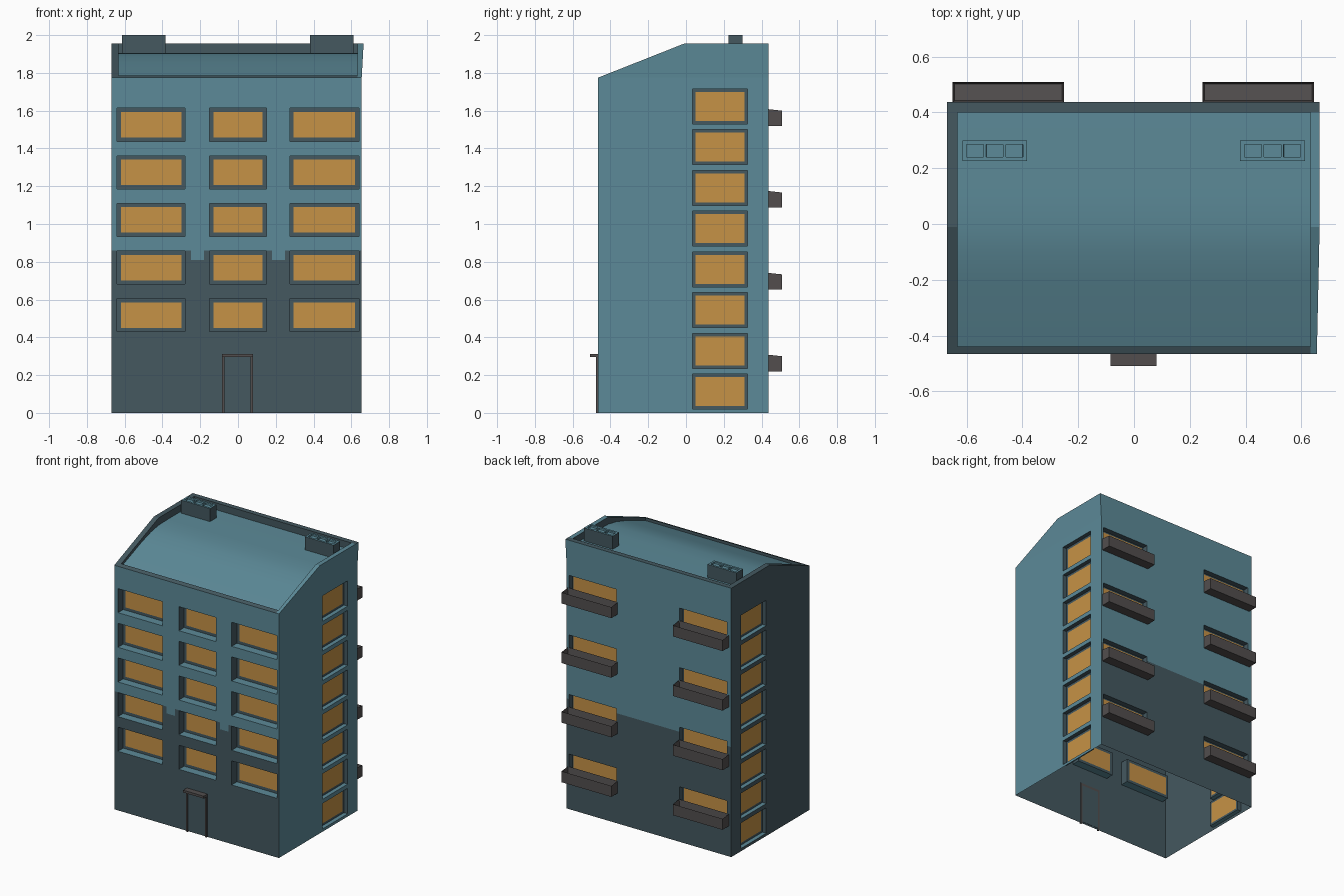
import bpy, bmesh
from mathutils import Vector

if "Cube" in bpy.data.objects:
    bpy.data.objects.remove(bpy.data.objects["Cube"])


def material(name, rgb):
    m = bpy.data.materials.new(name)
    m.diffuse_color = (*rgb, 1)
    m.use_nodes = True
    m.node_tree.nodes["Principled BSDF"].inputs["Base Color"].default_value = m.diffuse_color
    return m


MATS = [material("teal plaster", (0.107, 0.254, 0.314)),
        material("dark slate", (0.058, 0.098, 0.117)),
        material("amber glass", (0.565, 0.287, 0.061)),
        material("dark grey", (0.084, 0.076, 0.076))]
TEAL, SLATE, AMBER, GREY = range(4)

XL, XR, YF, YB = -0.67, 0.655, -0.465, 0.437   # outer walls
EAVE, TOP, KNEE = 1.775, 1.955, -0.01           # roof heights and bend


def finish(bm, name, smooth=False):
    bmesh.ops.remove_doubles(bm, verts=bm.verts, dist=0.0002)
    me = bpy.data.meshes.new(name)
    bm.to_mesh(me)
    bm.free()
    for m in MATS:
        me.materials.append(m)
    for p in me.polygons:
        p.use_smooth = smooth
    ob = bpy.data.objects.new(name, me)
    bpy.context.collection.objects.link(ob)
    return ob


def face(bm, pts, mat):
    f = bm.faces.new([bm.verts.new(p) for p in pts])
    f.material_index = mat


def right_x(z):
    # right wall leans out a little above the eave
    return XR + 0.01 * max(0, (z - EAVE) / (TOP - EAVE))


def corners(u0, u1, z0, z1):
    return [(u0, z0), (u1, z0), (u1, z1), (u0, z1)]


def wall(name, us, zs, wins, place, depth, ring, paint, gable=None):
    """Single-skin wall: grid cells with openings, reveals, frames and panes."""
    bm = bmesh.new()
    us = sorted(set(us) | {u for w in wins for u in w[:2]})
    zs = sorted(set(zs) | {z for w in wins for z in w[2:]})
    for u0, u1 in zip(us, us[1:]):
        for z0, z1 in zip(zs, zs[1:]):
            u, z = (u0 + u1) / 2, (z0 + z1) / 2
            if any(w[0] < u < w[1] and w[2] < z < w[3] for w in wins):
                continue
            face(bm, [place(a, b, 0) for a, b in corners(u0, u1, z0, z1)], paint(u, z))
    for u0, u1, z0, z1 in wins:
        o = corners(u0, u1, z0, z1)
        p = corners(u0 + ring, u1 - ring, z0 + ring, z1 - ring)
        for i in range(4):
            a, b, c, d = o[i], o[i - 3], p[i - 3], p[i]
            face(bm, [place(*a, 0), place(*b, 0), place(*b, depth), place(*a, depth)],
                 TEAL if i == 0 else SLATE)
            face(bm, [place(*q, depth) for q in (a, b, c, d)], SLATE)
        face(bm, [place(*q, depth) for q in p], AMBER)
    if gable:
        face(bm, [place(u, z, 0) for u, z in gable], paint(0, 1.9))
    return finish(bm, name)


# front wall: five rows of three windows, dark base
cols = [(-0.64, -0.28), (-0.15, 0.15), (0.275, 0.64)]
front = [(a, b, 0.43 + 0.252 * i, 0.605 + 0.252 * i) for i in range(5) for a, b in cols]


def front_paint(u, z):
    return SLATE if z < (0.81 if 0.18 < abs(u) < 0.25 else 0.86) else TEAL


wall("front_wall", [XL, -0.25, -0.18, 0.18, 0.25, XR], [0, 0.81, 0.86, EAVE], front,
     lambda u, z, d: Vector((u, YF + d, z)), 0.06, 0.02, front_paint)

# back wall: four rows of two balcony windows
rows = [0.22 + 0.4333 * i for i in range(4)]
back = [(s, s + 0.385, z, z + 0.18) for z in rows for s in (-0.637, 0.252)]
wall("back_wall", [-XR, -XL], [0, 0.8, EAVE, TOP], back,
     lambda u, z, d: Vector((right_x(z) if u == -XR else -u, YB - d, z)), 0.04, 0.01,
     lambda u, z: SLATE if z < 0.8 else TEAL)

# side walls: one column of eight windows each
side = [(0.035, 0.325, 0.02 + 0.2157 * i, 0.205 + 0.2157 * i) for i in range(8)]
wall("right_wall", [YF, YB], [0, EAVE], side,
     lambda u, z, d: Vector((right_x(z) - d, u, z)), 0.03, 0.016, lambda u, z: TEAL,
     [(YF, EAVE), (YB, EAVE), (YB, TOP), (KNEE, TOP)])
wall("left_wall", [-YB, -YF], [0, EAVE], [(-b, -a, c, d) for a, b, c, d in side],
     lambda u, z, d: Vector((XL + d, -u, z)), 0.03, 0.016, lambda u, z: SLATE,
     [(-YB, EAVE), (-YF, EAVE), (-KNEE, TOP), (-YB, TOP)])

# parapet rim following the gable, with inner faces down to the roof
ys = [-0.438, -0.2, -0.1, KNEE, 0.1, 0.40]
low = [1.765, 1.855, 1.886, 1.902, 1.905, 1.905]
XI, XO = -0.632, 0.632


def rim(y):
    return min(TOP, EAVE + (TOP - EAVE) * (y - YF) / (KNEE - YF))


bm = bmesh.new()
cuts = [YF] + ys + [YB]
for j, (a, b) in enumerate(zip(cuts, cuts[1:])):
    za, zb = rim(a), rim(b)
    xa, xb = [XL, XI, XO, right_x(za)], [XL, XI, XO, right_x(zb)]
    for i in range(3):
        if i == 1 and 0 < j < len(cuts) - 2:
            continue
        mat = TEAL if i == 2 and b < YB else SLATE
        face(bm, [(xa[i], a, za), (xa[i + 1], a, za), (xb[i + 1], b, zb), (xb[i], b, zb)], mat)
for k in range(len(ys) - 1):
    a, b = ys[k], ys[k + 1]
    left = [(XI, a, low[k]), (XI, b, low[k + 1]), (XI, b, rim(b)), (XI, a, rim(a))]
    face(bm, left, SLATE)
    face(bm, [(XO, y, z) for _, y, z in reversed(left)], SLATE)
for y, z, flip in ((ys[0], low[0], True), (ys[-1], low[-1], False)):
    q = [(XI, y, z), (XO, y, z), (XO, y, rim(y)), (XI, y, rim(y))]
    face(bm, q[::-1] if flip else q, SLATE)
finish(bm, "parapet")

# curved roof surface
bm = bmesh.new()
for k in range(len(ys) - 1):
    face(bm, [(XI, ys[k], low[k]), (XO, ys[k], low[k]),
              (XO, ys[k + 1], low[k + 1]), (XI, ys[k + 1], low[k + 1])], TEAL)
finish(bm, "roof", smooth=True)


def add_box(bm, x0, x1, y0, y1, z0, z1, mat):
    """Box added to bm; returns its top face."""
    vs = bmesh.ops.create_cube(bm, size=1)["verts"]
    for v in vs:
        v.co = ((x0, x1)[v.co.x > 0], (y0, y1)[v.co.y > 0], (z0, z1)[v.co.z > 0])
    fs = {f for v in vs for f in v.link_faces}
    for f in fs:
        f.material_index = mat
    return max(fs, key=lambda f: f.calc_center_median().z)


def sink(bm, f, inset, depth):
    """Inset a top face and push it down."""
    bmesh.ops.inset_individual(bm, faces=[f], thickness=inset)
    for v in f.verts:
        v.co.z -= depth


# balconies: shallow trays
for n, z in enumerate(rows):
    for side_name, x0, x1 in (("left", -0.65, -0.25), ("right", 0.245, 0.645)):
        bm = bmesh.new()
        top = add_box(bm, x0, x1, YB - 0.002, 0.508, z, z + 0.08, GREY)
        for v in top.verts:
            if v.co.y < 0.45:
                v.co.z += 0.008
        sink(bm, top, 0.01, 0.05)
        finish(bm, f"balcony_{side_name}_{n + 1}")

# chimneys with three vents in a teal cap
for side_name, x0 in (("left", -0.615), ("right", 0.38)):
    bm = bmesh.new()
    add_box(bm, x0, x0 + 0.232, 0.225, 0.30, 1.9, 1.99, SLATE)
    bmesh.ops.delete(bm, geom=[f for f in bm.faces if f.calc_center_median().z > 1.98],
                     context="FACES_ONLY")
    xs = [x0] + [x0 + 0.015 + 0.0705 * i + o for i in range(3) for o in (0, 0.061)] + [x0 + 0.232]
    yy = [0.225, 0.24, 0.285, 0.30]
    vents = []
    for i in range(7):
        for j in range(3):
            face(bm, [(a, b, 1.99) for a, b in corners(xs[i], xs[i + 1], yy[j], yy[j + 1])], TEAL)
            if j == 1 and i % 2:
                bm.faces.ensure_lookup_table()
                vents.append(bm.faces[-1])
    for f in vents:
        sink(bm, f, 0.001, 0.012)
    for v in bm.verts:
        if v.co.z > 1.95:
            v.co.z += 0.01
    finish(bm, f"chimney_{side_name}")

# entrance: frame, door leaf and canopy
bm = bmesh.new()
for x0, x1, z0, z1, y in ((-0.085, -0.072, 0, 0.295, -0.477), (0.067, 0.08, 0, 0.295, -0.477),
                          (-0.085, 0.08, 0.295, 0.312, -0.508)):
    add_box(bm, x0, x1, y, YF + 0.002, z0, z1, GREY)
finish(bm, "door_frame_and_canopy")
bm = bmesh.new()
add_box(bm, -0.072, 0.067, YF - 0.004, YF + 0.002, 0.012, 0.295, SLATE)
finish(bm, "door")
